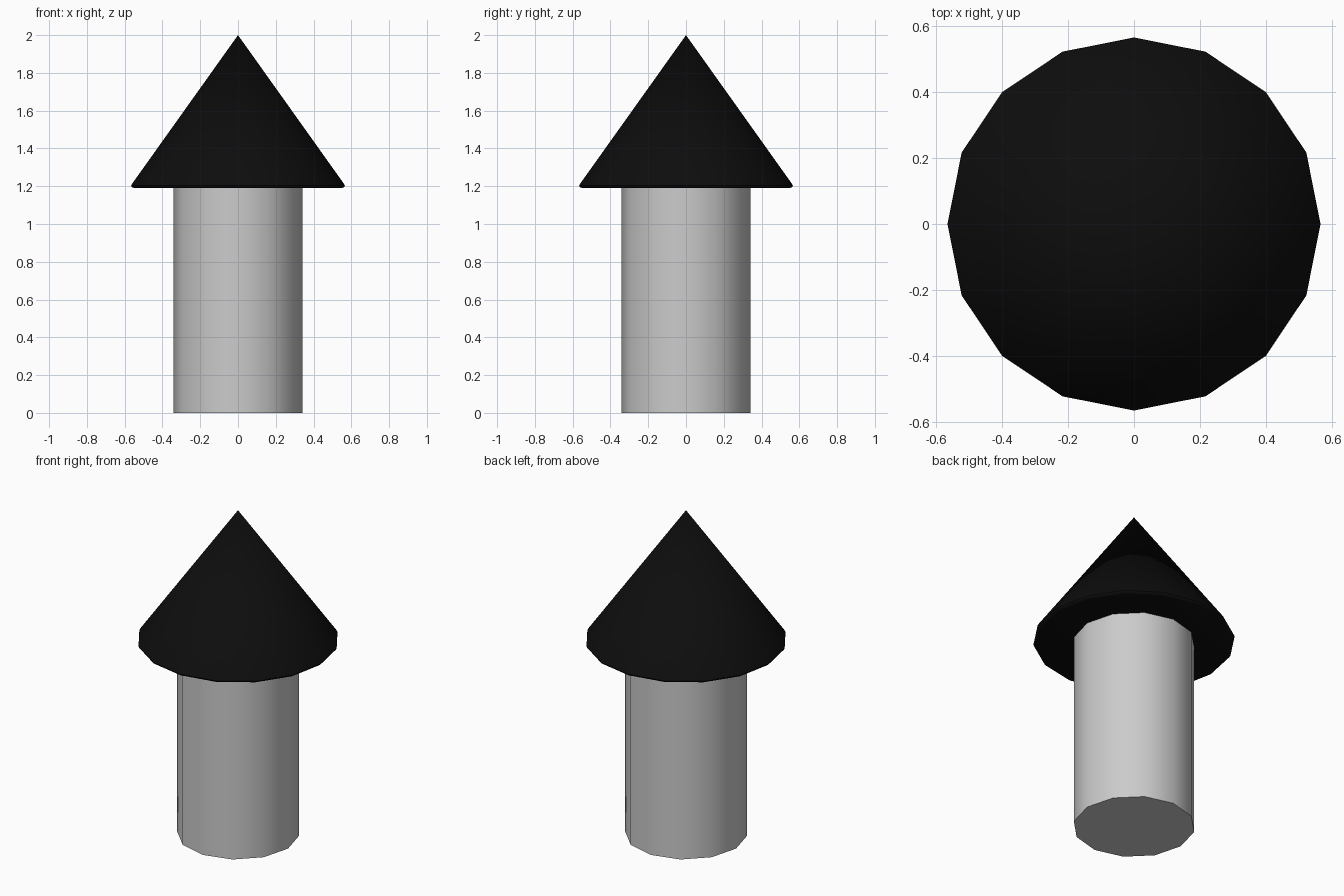
import bpy, bmesh, math

if "Cube" in bpy.data.objects:
    bpy.data.objects.remove(bpy.data.objects["Cube"])


def lathe(name, profile, sides):
    """Closed solid of revolution; radius 0 entries become poles, end rings are capped."""
    bm = bmesh.new()
    rings = []
    for r, z in profile:
        if r == 0:
            rings.append([bm.verts.new((0, 0, z))] * sides)
        else:
            rings.append([bm.verts.new((r * math.cos(2 * math.pi * i / sides),
                                        r * math.sin(2 * math.pi * i / sides), z))
                          for i in range(sides)])
    for a, b in zip(rings, rings[1:]):
        for i in range(sides):
            j = (i + 1) % sides
            bm.faces.new(dict.fromkeys([a[i], a[j], b[j], b[i]]))
    for ring, (r, z) in ((rings[0], profile[0]), (rings[-1], profile[-1])):
        if r > 0:
            bm.faces.new(ring)
    bmesh.ops.recalc_face_normals(bm, faces=bm.faces)
    mesh = bpy.data.meshes.new(name)
    bm.to_mesh(mesh)
    bm.free()
    obj = bpy.data.objects.new(name, mesh)
    bpy.context.collection.objects.link(obj)
    bpy.ops.object.select_all(action='DESELECT')
    obj.select_set(True)
    bpy.context.view_layer.objects.active = obj
    bpy.ops.object.shade_smooth_by_angle(angle=math.radians(50))
    return obj


# Round grey shaft
lathe("shaft", [(0.342, 0), (0.342, 1.19)], 12)

# Black conical cap with a small rounded rim
cap = lathe("cap", [(0.548, 1.19), (0.561, 1.194), (0.566, 1.203),
                    (0.56, 1.214), (0, 2.0)], 16)
black = bpy.data.materials.new("black")
black.diffuse_color = (0.004, 0.004, 0.004, 1)
black.use_nodes = True
black.node_tree.nodes["Principled BSDF"].inputs["Base Color"].default_value = black.diffuse_color
cap.data.materials.append(black)
